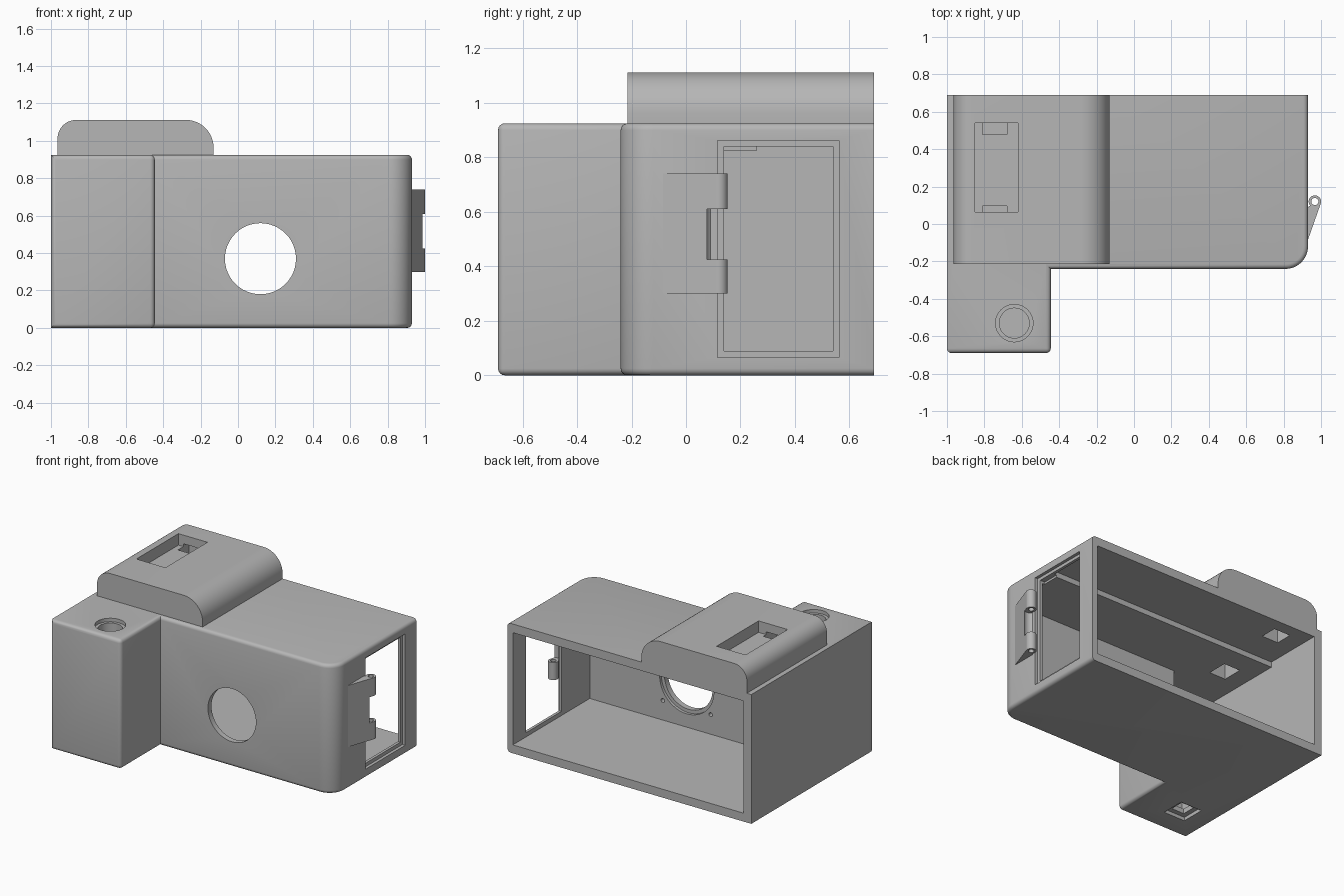
import bpy, bmesh
from math import pi, cos, sin
from mathutils import Matrix, Vector

if "Cube" in bpy.data.objects:
    bpy.data.objects.remove(bpy.data.objects["Cube"])

grey = bpy.data.materials.new("plain grey")
grey.use_nodes = True
grey.diffuse_color = (0.47, 0.47, 0.47, 1)
grey.node_tree.nodes["Principled BSDF"].inputs["Base Color"].default_value = grey.diffuse_color


def make(name, bm):
    bmesh.ops.recalc_face_normals(bm, faces=bm.faces)
    mesh = bpy.data.meshes.new(name)
    bm.to_mesh(mesh)
    bm.free()
    mesh.materials.append(grey)
    ob = bpy.data.objects.new(name, mesh)
    bpy.context.collection.objects.link(ob)
    return ob


def prism(points, vec):
    """Extrude a closed outline along a vector."""
    bm = bmesh.new()
    face = bm.faces.new([bm.verts.new(p) for p in points])
    new = bmesh.ops.extrude_face_region(bm, geom=[face])["geom"]
    bmesh.ops.translate(bm, vec=vec, verts=[g for g in new if isinstance(g, bmesh.types.BMVert)])
    return bm


def box(name, x0, x1, y0, y1, z0, z1):
    pts = [(x0, y0, z0), (x1, y0, z0), (x1, y1, z0), (x0, y1, z0)]
    return make(name, prism(pts, (0, 0, z1 - z0)))


def rod(name, x, y, z, r, length, axis="Z"):
    bm = bmesh.new()
    turn = Matrix.Rotation(pi / 2, 4, "X") if axis == "Y" else Matrix()
    bmesh.ops.create_cone(bm, cap_ends=True, segments=48, radius1=r, radius2=r, depth=length,
                          matrix=Matrix.Translation((x, y, z)) @ turn)
    return make(name, bm)


def arc(cx, cy, r, start, end, n=12):
    return [(cx + r * cos(start + (end - start) * i / n),
             cy + r * sin(start + (end - start) * i / n)) for i in range(n + 1)]


def combine(target, tool, operation="DIFFERENCE"):
    tool.hide_render = True
    mod = target.modifiers.new("cut", "BOOLEAN")
    mod.operation, mod.solver, mod.object = operation, "EXACT", tool
    bpy.context.view_layer.objects.active = target
    bpy.ops.object.modifier_apply(modifier=mod.name)
    bpy.data.objects.remove(tool)


def smooth(ob):
    bpy.ops.object.select_all(action="DESELECT")
    ob.select_set(True)
    bpy.context.view_layer.objects.active = ob
    bpy.ops.object.shade_smooth_by_angle(angle=0.6)


# Outer shell with a forward grip and one large rounded corner
outline = [(-1, 0.69), (-1, -0.69), (-0.445, -0.69), (-0.445, -0.24)]
outline += arc(0.81, -0.12, 0.12, -pi / 2, 0) + [(0.93, 0.69)]
bm = prism([(x, y, 0) for x, y in outline], (0, 0, 0.925))


def rounded(edge):
    a, b = (v.co for v in edge.verts)
    if abs(a.z - b.z) > 0.1:
        return a.y < -0.6
    return not (a.y > 0.68 and b.y > 0.68) and not (a.x < -0.99 and b.x < -0.99)


bmesh.ops.bevel(bm, geom=[e for e in bm.edges if rounded(e)], offset=0.025,
                segments=4, profile=0.5, affect="EDGES", clamp_overlap=True)
body = make("camera_body", bm)

# Raised housing on the roof
hump = [(-0.965, 0.9)] + arc(-0.865, 1.012, 0.1, pi, pi / 2)
hump += arc(-0.28, 0.962, 0.15, pi / 2, 0) + [(-0.13, 0.9)]
combine(body, make("roof_housing", prism([(x, -0.215, z) for x, z in hump], (0, 0.905, 0))), "UNION")

# Hollow interior, open at the back, with a stepped ceiling
for limits in [(-0.94, 0.888, -0.18, 0.8, 0.06, 0.825),
               (-0.94, 0.888, 0.26, 0.8, 0.06, 0.863),
               (-0.94, -0.49, -0.64, -0.1, 0.06, 0.825),
               # side window and its rebate
               (0.87, 1.1, 0.14, 0.54, 0.09, 0.84),
               (0.908, 1.1, 0.115, 0.562, 0.065, 0.862),
               # roof pocket and the two ducts below its ends
               (-0.85, -0.62, 0.065, 0.54, 1.03, 1.2),
               (-0.81, -0.68, -0.05, 0.097, 0.8, 1.05),
               (-0.81, -0.68, 0.478, 0.6, 0.8, 1.05),
               # stepped square socket under the grip
               (-0.865, -0.695, -0.525, -0.355, -0.1, 0.025),
               (-0.83, -0.73, -0.49, -0.39, -0.1, 0.1)]:
    combine(body, box("box_cutter", *limits))

# Lens opening with a rear recess and four screw holes
combine(body, rod("lens_cutter", 0.12, -0.2, 0.37, 0.19, 0.3, "Y"))
combine(body, rod("ring_cutter", 0.12, -0.18, 0.37, 0.215, 0.04, "Y"))
for sx in (-1, 1):
    for sz in (-1, 1):
        combine(body, rod("screw_cutter", 0.12 + 0.19 * sx, -0.18, 0.37 + 0.17 * sz, 0.014, 0.06, "Y"))

# Button hole with a counterbore
combine(body, rod("button_bore", -0.64, -0.53, 0.9, 0.08, 0.4))
combine(body, rod("button_counterbore", -0.64, -0.53, 0.94, 0.1, 0.08))
smooth(body)

# Hinge bracket with a gap for the middle knuckle
hx, hy = 0.967, 0.12
web = [(0.92, -0.09), (0.93, -0.085), (0.998, 0.108), (hx, hy), (0.945, 0.1), (0.92, 0.085)]
hinge = make("hinge_bracket", prism([(x, y, 0.3) for x, y in web], (0, 0, 0.44)))
for z, length in ((0.3625, 0.125), (0.675, 0.13)):
    combine(hinge, rod("knuckle", hx, hy, z, 0.033, length), "UNION")
combine(hinge, rod("gap_cutter", hx, hy, 0.5175, 0.048, 0.185))
combine(hinge, rod("pin_cutter", hx, hy, 0.52, 0.019, 0.6))
smooth(hinge)
